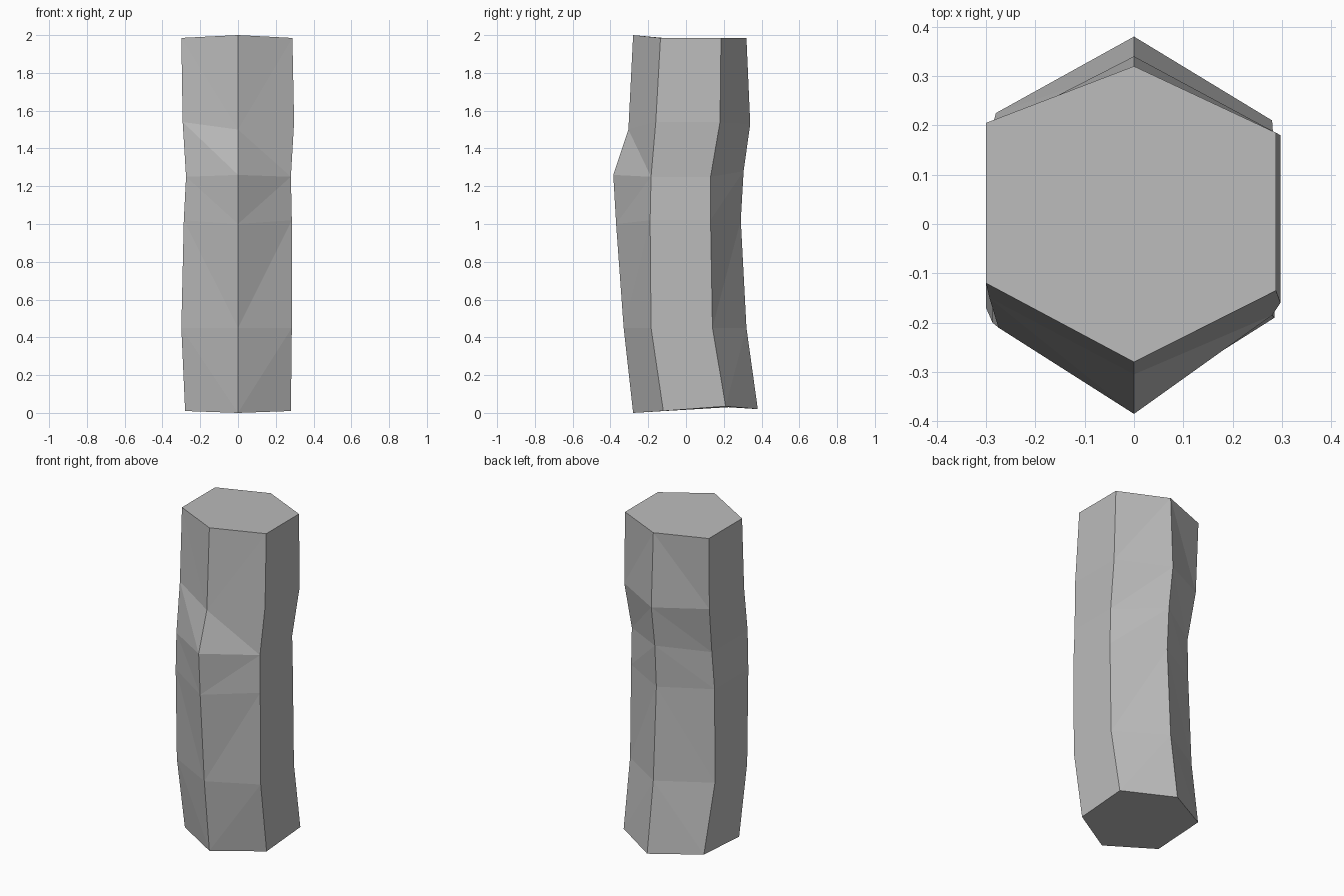
import bpy
import bmesh

# Remove the default object
default_cube = bpy.data.objects.get("Cube")
if default_cube:
    bpy.data.objects.remove(default_cube, do_unlink=True)


def make_material(name, colour):
    material = bpy.data.materials.new(name)
    material.use_nodes = True
    material.diffuse_color = colour
    shader = next(node for node in material.node_tree.nodes
                  if node.type == "BSDF_PRINCIPLED")
    shader.inputs["Base Color"].default_value = colour
    return material


def corner_edge(bm, side, depths, widths, heights):
    """One long corner edge of the column, from bottom to top."""
    return [bm.verts.new((side * width, depth, height))
            for depth, width, height in zip(depths, widths, heights)]


def flat_strip(bm, lower_edge, upper_edge, flipped_segment=None):
    """Triangles between two corner edges, split from lower_edge upward."""
    for i in range(len(lower_edge) - 1):
        a, b = lower_edge[i], lower_edge[i + 1]
        c, d = upper_edge[i], upper_edge[i + 1]
        if i == flipped_segment:
            triangles = ((a, c, b), (b, c, d))
        else:
            triangles = ((a, c, d), (a, d, b))
        for triangle in triangles:
            bm.faces.new(triangle)


stone = make_material("grey stone", (0.5, 0.5, 0.5, 1))
bm = bmesh.new()

# Heights of the bends and widths of the two flanks
heights = (0.01, 0.45, 1.02, 1.25, 1.54, 1.985)
left_widths = (0.28, 0.285, 0.285, 0.28, 0.297, 0.288)
right_widths = (0.28, 0.3, 0.287, 0.275, 0.293, 0.3)
centre = [0] * len(heights)

# Six wavering corner edges
front = corner_edge(bm, 1, (-.28, -.33, -.37, -.385, -.305, -.28), centre,
                    (0, 0.45, 1, 1.26, 1.5, 2))
back = corner_edge(bm, 1, (.38, .32, .29, .305, .34, .32), centre,
                   (0.02, 0.45, 1.02, 1.28, 1.53, 1.985))
left_front = corner_edge(bm, 1, (-.12, -.185, -.19, -.185, -.16, -.135),
                         left_widths, heights)
left_back = corner_edge(bm, 1, (.21, .14, .13, .13, .18, .185),
                        left_widths, (0.035, *heights[1:]))
right_front = corner_edge(bm, -1, (-.12, -.17, -.2, -.21, -.15, -.12),
                          right_widths, heights)
right_back = corner_edge(bm, -1, (.225, .145, .13, .14, .19, .205),
                         right_widths, (0.03, *heights[1:]))

# Faceted walls, with a sharp crest on the front left one
flat_strip(bm, front, left_front, flipped_segment=3)
flat_strip(bm, front, right_front)
flat_strip(bm, left_front, left_back)
flat_strip(bm, right_front, right_back)
flat_strip(bm, left_back, back)
flat_strip(bm, right_back, back)

# Hexagonal end caps
loop = (front, left_front, left_back, back, right_back, right_front)
bm.faces.new([edge[-1] for edge in loop])
bm.faces.new([edge[0] for edge in reversed(loop)])
bmesh.ops.recalc_face_normals(bm, faces=bm.faces)

mesh = bpy.data.meshes.new("stone_column")
bm.to_mesh(mesh)
bm.free()
mesh.materials.append(stone)
column = bpy.data.objects.new("stone_column", mesh)
bpy.context.collection.objects.link(column)
